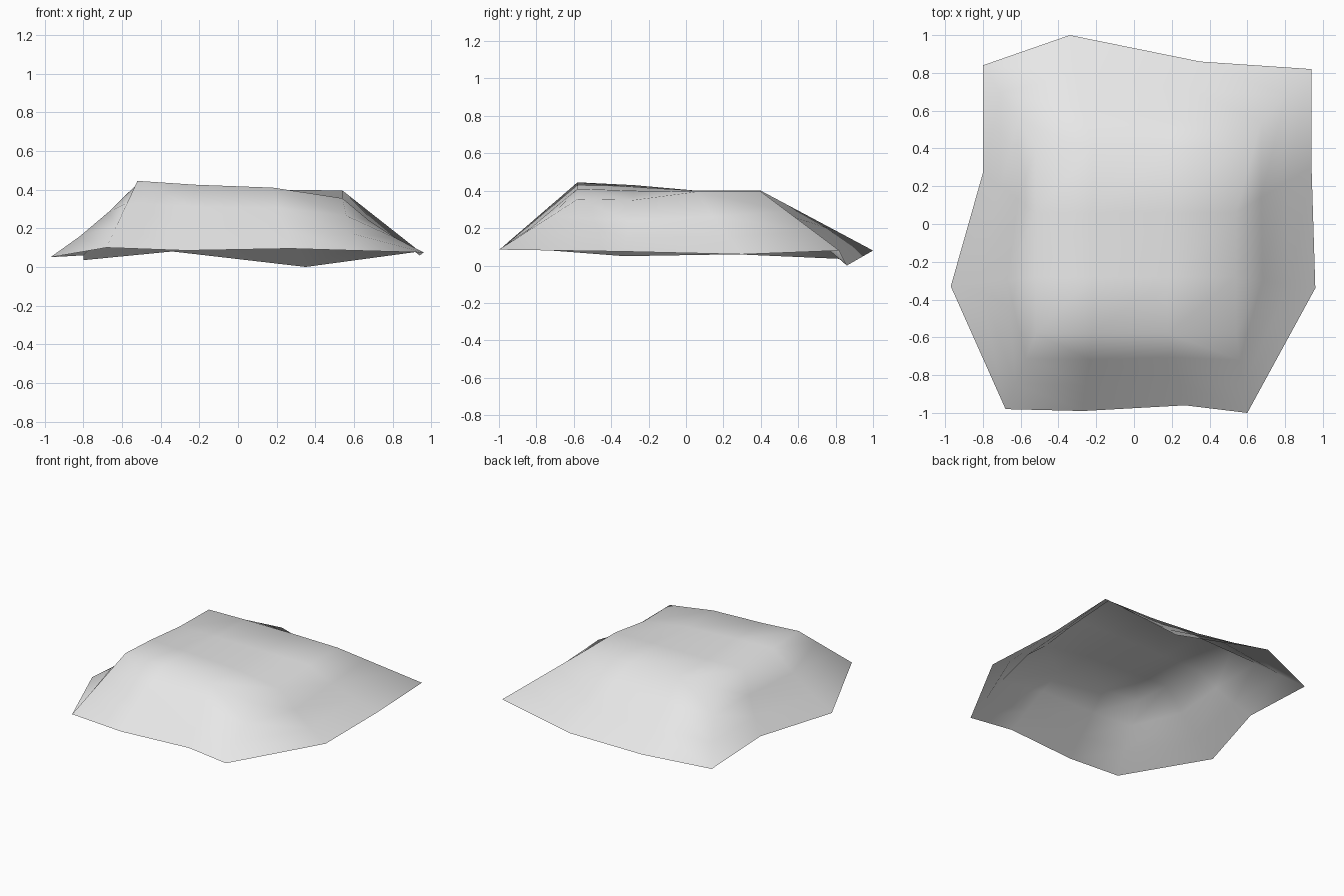
import bpy
import bmesh
from mathutils import Vector

cube = bpy.data.objects.get("Cube")
if cube:
    bpy.data.objects.remove(cube, do_unlink=True)

# Plain grey material
grey = bpy.data.materials.new("stone_grey")
grey.use_nodes = True
colour = (0.8, 0.8, 0.8, 1)
grey.diffuse_color = colour
grey.node_tree.nodes["Principled BSDF"].inputs["Base Color"].default_value = colour

# Uneven open rim, anticlockwise from the front corner on the -x side
rim = [Vector(p) for p in (
    (-.68, -.98, .1), (-.27, -.99, .085), (.27, -.96, .095), (.6, -1, .085),
    (.96, -.34, .075), (.94, .3, .06), (.94, .82, .08),
    (.35, .86, 0), (-.34, 1, .08), (-.8, .84, .035),
    (-.8, .27, .06), (-.97, -.33, .05))]

# Plateau: columns, rows and heights from front to back
columns = (-.52, -.22, .18, .54)
rows = (-.58, -.28, .06, .4)
heights = ((.445, .425, .41, .355),
           (.43, .42, .4, .35),
           (.4, .4, .4, .395),
           (.395, .4, .4, .395))

bm = bmesh.new()
top = [[bm.verts.new((x, y, z)) for x, z in zip(columns, row)]
       for y, row in zip(rows, heights)]
for j in range(3):
    for i in range(3):
        bm.faces.new((top[j][i], top[j][i + 1], top[j + 1][i + 1], top[j + 1][i]))

# Slopes: rings blended from the plateau edge down to the rim
edge = (top[0] + [top[j][3] for j in (1, 2, 3)]
        + [top[3][i] for i in (2, 1, 0)] + [top[j][0] for j in (2, 1)])
rings = [edge]
for step in (1, 2, 3):
    ring = []
    for k, (v, r) in enumerate(zip(edge, rim)):
        p = v.co.lerp(r, step / 3)
        if step < 3 and k in (4, 5, 10, 11):
            p.z -= .02  # the side walls sag slightly
        ring.append(bm.verts.new(p))
    rings.append(ring)
for inner, outer in zip(rings, rings[1:]):
    for k in range(len(edge)):
        n = (k + 1) % len(edge)
        bm.faces.new((inner[k], outer[k], outer[n], inner[n]))

# Smooth shaded shell, open underneath
for face in bm.faces:
    face.smooth = True
mesh = bpy.data.meshes.new("rock_mound")
bm.to_mesh(mesh)
bm.free()
mesh.materials.append(grey)
mound = bpy.data.objects.new("rock_mound", mesh)
bpy.context.collection.objects.link(mound)
